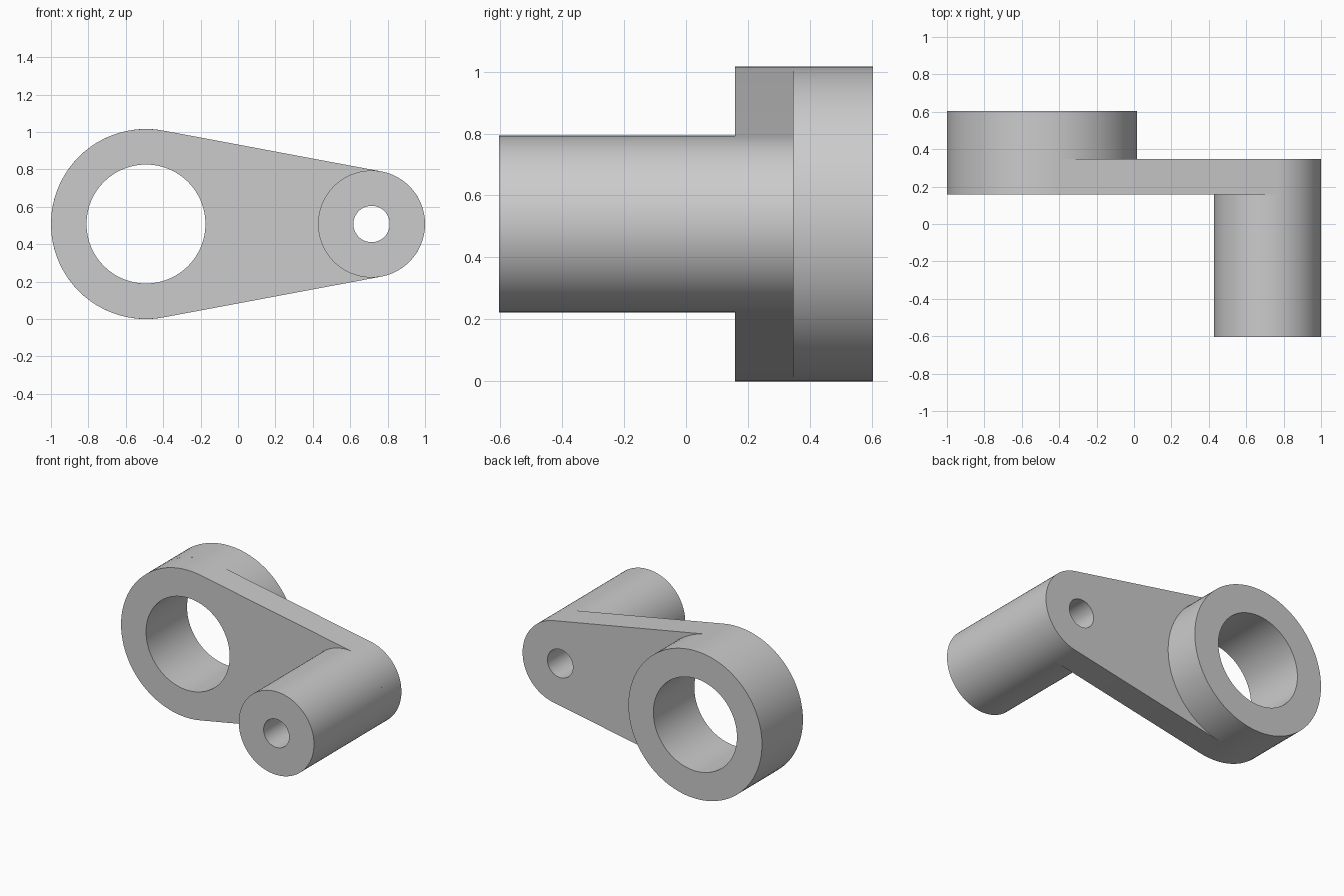
import bpy
import bmesh
from math import acos, cos, sin, pi

cube = bpy.data.objects.get("Cube")
if cube:
    bpy.data.objects.remove(cube, do_unlink=True)

grey = bpy.data.materials.new("plain grey")
grey.use_nodes = True
grey.diffuse_color = (0.6, 0.6, 0.6, 1)
grey.node_tree.nodes["Principled BSDF"].inputs["Base Color"].default_value = grey.diffuse_color

MID_Z = 0.508
BIG_X, BIG_R, BIG_HOLE = -0.492, 0.508, 0.318
SMALL_X, SMALL_R, SMALL_HOLE = 0.714, 0.286, 0.097
FRONT, PLATE_FRONT, PLATE_BACK, BACK = -0.603, 0.158, 0.347, 0.603
SEGMENTS = 96


def arc(x, radius, start, end, steps):
    """Points along an arc in the xz plane, both ends included."""
    angles = [start + (end - start) * i / steps for i in range(steps + 1)]
    return [(x + radius * cos(a), MID_Z + radius * sin(a)) for a in angles]


def circle(x, radius):
    return arc(x, radius, 0, 2 * pi, SEGMENTS)[:-1]


def prism(name, outline, holes, y0, y1):
    """Extrude an outline with holes along y."""
    bm = bmesh.new()
    edges = []
    for loop in [outline] + holes:
        verts = [bm.verts.new((x, y0, z)) for x, z in loop]
        edges += [bm.edges.new((v, verts[i - 1])) for i, v in enumerate(verts)]
    bmesh.ops.triangle_fill(bm, edges=edges, use_beauty=True)
    cap = bmesh.ops.extrude_face_region(bm, geom=bm.faces[:], use_keep_orig=True)
    moved = [g for g in cap["geom"] if isinstance(g, bmesh.types.BMVert)]
    bmesh.ops.translate(bm, verts=moved, vec=(0, y1 - y0, 0))
    bmesh.ops.recalc_face_normals(bm, faces=bm.faces)
    mesh = bpy.data.meshes.new(name)
    bm.to_mesh(mesh)
    bm.free()
    mesh.materials.append(grey)
    obj = bpy.data.objects.new(name, mesh)
    bpy.context.collection.objects.link(obj)
    bpy.ops.object.select_all(action="DESELECT")
    obj.select_set(True)
    bpy.context.view_layer.objects.active = obj
    bpy.ops.object.shade_smooth_by_angle(angle=pi / 6)
    return obj


# Tapered arm: two arcs joined by their common tangents
tangent = acos((BIG_R - SMALL_R) / (SMALL_X - BIG_X))
arm_outline = (arc(BIG_X, BIG_R, tangent, 2 * pi - tangent, SEGMENTS // 2)
               + arc(SMALL_X, SMALL_R, -tangent, tangent, SEGMENTS // 2))
big_hole = circle(BIG_X, BIG_HOLE)
small_hole = circle(SMALL_X, SMALL_HOLE)
prism("arm_plate", arm_outline, [big_hole, small_hole], PLATE_FRONT, PLATE_BACK)

# Wide bearing collar behind the arm
prism("bearing_collar", circle(BIG_X, BIG_R), [big_hole], PLATE_BACK, BACK)

# Long handle sleeve in front of the arm
prism("handle_sleeve", circle(SMALL_X, SMALL_R), [small_hole], FRONT, PLATE_FRONT)
